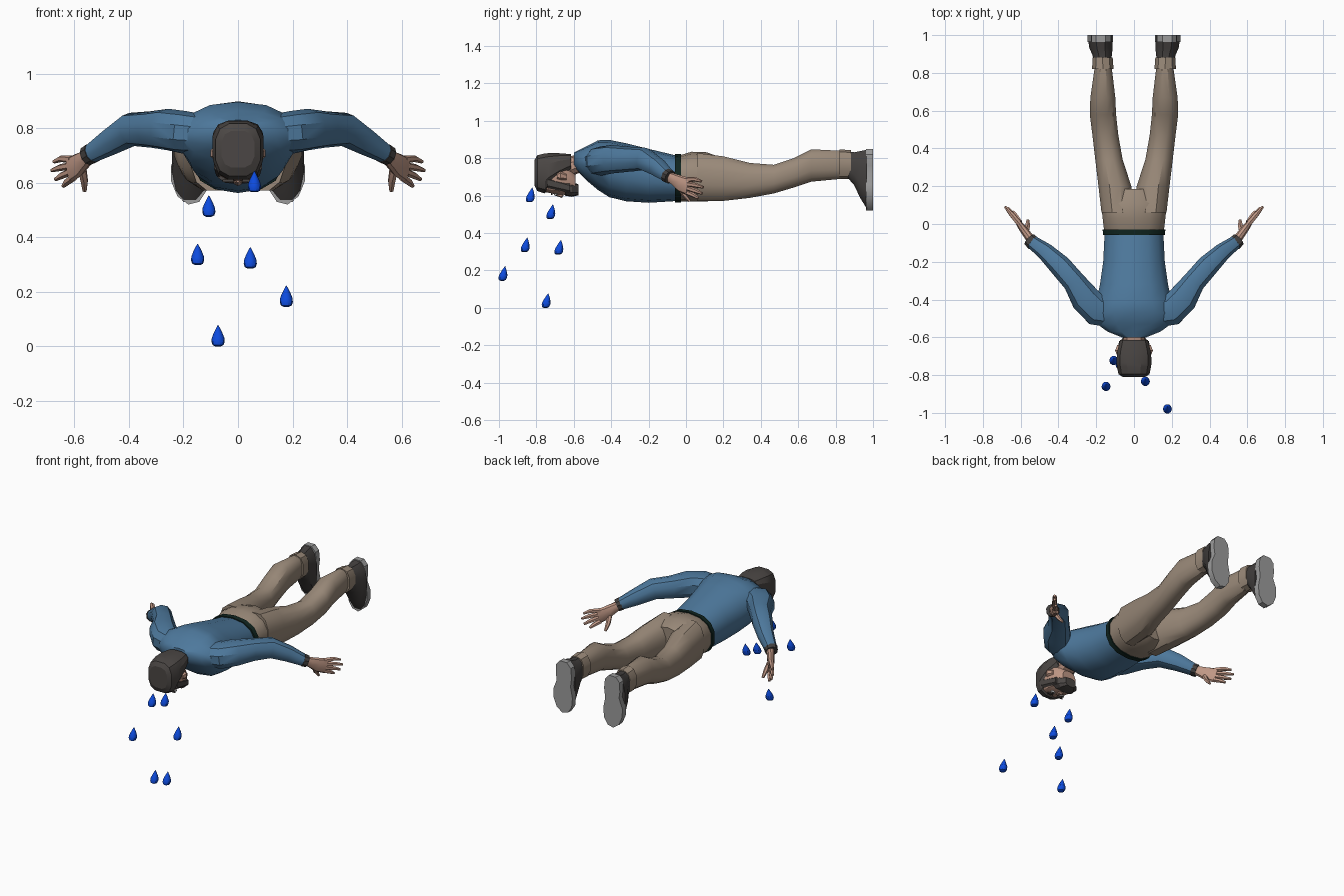
import bpy, bmesh, math
from mathutils import Vector


def material(name, rgb):
    m = bpy.data.materials.new(name)
    m.diffuse_color = (*rgb, 1)
    return m


SHIRT = material("shirt_blue", (0.075, 0.19, 0.335))
PANTS = material("trouser_tan", (0.32, 0.25, 0.19))
SKIN = material("skin", (0.52, 0.31, 0.235))
HAIR = material("hair_dark", (0.07, 0.062, 0.058))
SHOE = material("shoe_dark", (0.055, 0.05, 0.048))
SOLE = material("sole_grey", (0.33, 0.33, 0.33))
BELT = material("belt_dark_green", (0.005, 0.018, 0.014))
WATER = material("water_blue", (0.004, 0.07, 0.72))
WHITE = material("eye_white", (0.8, 0.8, 0.8))


def skin_rings(name, rings, mat, angle=35):
    """Bridge equal rings of points, cap both ends, smooth with sharp edges."""
    bm = bmesh.new()
    loops = [[bm.verts.new(p) for p in r] for r in rings]
    n = len(loops[0])
    for a, b in zip(loops, loops[1:]):
        for i in range(n):
            bm.faces.new((a[i], a[(i + 1) % n], b[(i + 1) % n], b[i]))
    bm.faces.new(loops[0])
    bm.faces.new(loops[-1])
    bmesh.ops.recalc_face_normals(bm, faces=bm.faces)
    me = bpy.data.meshes.new(name)
    bm.to_mesh(me)
    bm.free()
    me.materials.append(mat)
    ob = bpy.data.objects.new(name, me)
    bpy.context.collection.objects.link(ob)
    bpy.ops.object.select_all(action='DESELECT')
    ob.select_set(True)
    bpy.context.view_layer.objects.active = ob
    bpy.ops.object.shade_smooth_by_angle(angle=math.radians(angle))
    return ob


def oval(n, power):
    """Unit oval, boxier as power drops below one."""
    pts = []
    for i in range(n):
        a = 2 * math.pi * (i + 0.5) / n
        c, s = math.cos(a), math.sin(a)
        pts.append((math.copysign(abs(c) ** power, c), math.copysign(abs(s) ** power, s)))
    k = max(p[0] for p in pts)
    h = max(p[1] for p in pts)
    return [(u / k, v / h) for u, v in pts]


def body(name, sections, mat, n=12, power=0.85, side=1, angle=35):
    """Loft along y; sections are (y, x low, x high, z low, z high)."""
    rings = []
    for y, x0, x1, z0, z1 in sections:
        rings.append([(side * ((x0 + x1) / 2 + u * (x1 - x0) / 2), y,
                       (z0 + z1) / 2 + v * (z1 - z0) / 2) for u, v in oval(n, power)])
    return skin_rings(name, rings, mat, angle)


def centred(name, sections, mat, **kw):
    return body(name, [(y, -w, w, a, b) for y, w, a, b in sections], mat, **kw)


def tube(name, path, mat, side=1, n=10):
    """Tube along path points (x, y, z, flat radius, upright radius)."""
    pts = [Vector(p[:3]) for p in path]
    rings = []
    for i, p in enumerate(pts):
        t = (pts[min(i + 1, len(pts) - 1)] - pts[max(i - 1, 0)]).normalized()
        across = t.cross(Vector((0, 0, 1))).normalized()
        up = across.cross(t)
        ring = [p + across * u * path[i][3] + up * v * path[i][4] for u, v in oval(n, 0.9)]
        rings.append([(side * q.x, q.y, q.z) for q in ring])
    return skin_rings(name, rings, mat)


# Shirt torso, belt and hips
centred("shirt_torso", [
    (-0.04, 0.155, 0.572, 0.812), (-0.2, 0.163, 0.562, 0.85), (-0.32, 0.18, 0.57, 0.88),
    (-0.41, 0.2, 0.592, 0.898), (-0.47, 0.215, 0.63, 0.896), (-0.53, 0.195, 0.68, 0.865),
    (-0.57, 0.14, 0.72, 0.845), (-0.6, 0.065, 0.755, 0.83)], SHIRT, n=14, power=0.9)
centred("belt", [(-0.058, 0.164, 0.564, 0.822), (-0.028, 0.166, 0.564, 0.824)],
        BELT, n=14)
centred("trouser_hips", [
    (-0.035, 0.158, 0.57, 0.815), (0.03, 0.166, 0.568, 0.835), (0.11, 0.174, 0.568, 0.832),
    (0.185, 0.1, 0.59, 0.805)], PANTS, n=14)

# Head with neck, hair cap, beard and face
centred("neck", [(-0.55, 0.06, 0.73, 0.825), (-0.6, 0.056, 0.71, 0.815),
                 (-0.66, 0.06, 0.68, 0.8)], SKIN, n=10)
centred("head", [
    (-0.79, 0.06, 0.64, 0.78), (-0.765, 0.078, 0.622, 0.8), (-0.7, 0.084, 0.608, 0.8),
    (-0.64, 0.076, 0.604, 0.78), (-0.59, 0.048, 0.61, 0.71)], SKIN, power=0.75)
centred("hair_cap", [
    (-0.81, 0.06, 0.655, 0.79), (-0.795, 0.082, 0.625, 0.816), (-0.755, 0.09, 0.612, 0.826),
    (-0.735, 0.093, 0.64, 0.827), (-0.68, 0.09, 0.69, 0.827), (-0.615, 0.074, 0.735, 0.822)],
        HAIR, power=0.7, angle=25)
centred("beard", [(-0.648, 0.074, 0.6, 0.665), (-0.61, 0.066, 0.594, 0.675),
                  (-0.575, 0.036, 0.602, 0.66)], HAIR, n=10, power=0.7, angle=25)
centred("nose", [(-0.7, 0.006, 0.6, 0.62), (-0.664, 0.014, 0.588, 0.62),
                 (-0.656, 0.01, 0.598, 0.62)], SKIN, n=6)


def face_plate(name, x, y, w, d, z, mat):
    rings = [[(x + u * w, y + v * d, h) for u, v in oval(10, 0.9)] for h in (z, z + 0.008)]
    skin_rings(name, rings, mat)


for s, tag in ((1, "right"), (-1, "left")):
    # Eyes, brows and sideburns
    face_plate(tag + "_eye", s * 0.034, -0.697, 0.015, 0.01, 0.604, WHITE)
    face_plate(tag + "_pupil", s * 0.034, -0.697, 0.007, 0.007, 0.602, HAIR)
    face_plate(tag + "_brow", s * 0.036, -0.718, 0.02, 0.005, 0.603, HAIR)
    body(tag + "_sideburn", [(-0.74, 0.06, 0.088, 0.64, 0.7), (-0.62, 0.055, 0.08, 0.615, 0.665)],
         HAIR, n=6, side=s)
    body(tag + "_ear", [(-0.69, 0.075, 0.092, 0.69, 0.72), (-0.67, 0.075, 0.1, 0.685, 0.73),
                        (-0.64, 0.07, 0.088, 0.685, 0.715)], SKIN, n=6, side=s)

    # Sleeve and cuff
    tube(tag + "_sleeve", [
        (0.1, -0.47, 0.775, 0.08, 0.07), (0.2, -0.455, 0.785, 0.082, 0.078),
        (0.258, -0.395, 0.795, 0.078, 0.076), (0.318, -0.305, 0.795, 0.06, 0.067),
        (0.39, -0.222, 0.795, 0.058, 0.062), (0.465, -0.15, 0.75, 0.046, 0.05),
        (0.54, -0.095, 0.705, 0.035, 0.035)], SHIRT, s)
    tube(tag + "_cuff", [(0.533, -0.102, 0.709, 0.038, 0.038),
                         (0.552, -0.084, 0.698, 0.036, 0.036)], SHOE, s)

    # Palm, four fingers and thumb
    tube(tag + "_palm", [
        (0.54, -0.09, 0.702, 0.024, 0.026), (0.562, -0.06, 0.685, 0.022, 0.033),
        (0.588, -0.025, 0.663, 0.02, 0.044), (0.617, 0.015, 0.647, 0.014, 0.046)], SKIN, s)
    fingers = [((0.61, 0.005, 0.685), (0.647, 0.05, 0.688), (0.674, 0.082, 0.677)),
               ((0.614, 0.01, 0.662), (0.652, 0.055, 0.655), (0.682, 0.092, 0.645)),
               ((0.612, 0.01, 0.64), (0.645, 0.052, 0.626), (0.668, 0.086, 0.612)),
               ((0.605, 0.008, 0.617), (0.625, 0.04, 0.603), (0.64, 0.066, 0.587)),
               ((0.57, -0.035, 0.645), (0.563, -0.01, 0.605), (0.562, 0.02, 0.57))]
    for i, pts in enumerate(fingers):
        tube(f"{tag}_finger_{i + 1}" if i < 4 else tag + "_thumb",
             [(*p, r, r) for p, r in zip(pts, (0.014, 0.0125, 0.007))], SKIN, s, n=6)

    # Trouser leg and turned hem
    body(tag + "_trouser_leg", [
        (0.06, 0.005, 0.172, 0.572, 0.828), (0.2, 0.014, 0.188, 0.572, 0.81),
        (0.34, 0.06, 0.205, 0.588, 0.775), (0.47, 0.083, 0.22, 0.612, 0.765),
        (0.58, 0.095, 0.234, 0.645, 0.802), (0.67, 0.099, 0.231, 0.675, 0.848),
        (0.83, 0.118, 0.208, 0.69, 0.84)], PANTS, side=s)
    body(tag + "_trouser_hem", [(0.82, 0.108, 0.222, 0.688, 0.848),
                                (0.882, 0.113, 0.219, 0.69, 0.843)], PANTS, n=10, side=s)

    # Shoe upper and sole
    body(tag + "_shoe", [
        (0.865, 0.122, 0.213, 0.695, 0.835), (0.9, 0.116, 0.222, 0.655, 0.832),
        (0.93, 0.114, 0.236, 0.59, 0.838), (0.967, 0.113, 0.242, 0.53, 0.845)],
         SHOE, side=s, power=0.8)
    outline = [(0.15, 0.85), (0.2, 0.85), (0.226, 0.82), (0.228, 0.76), (0.222, 0.72),
               (0.246, 0.66), (0.245, 0.605), (0.222, 0.55), (0.182, 0.52), (0.142, 0.53),
               (0.116, 0.57), (0.11, 0.63), (0.124, 0.7), (0.116, 0.76), (0.122, 0.82)]
    skin_rings(tag + "_sole", [[(s * x, y, z) for x, z in outline] for y in (0.963, 1.0)], SOLE)

# Falling water drops, tips leaning back
drops = [(0.06, -0.83, 0.6), (-0.107, -0.72, 0.51), (-0.148, -0.857, 0.333),
         (0.045, -0.677, 0.32), (0.177, -0.976, 0.18), (-0.073, -0.745, 0.035)]
profile = [(0.01, -0.035), (0.02, -0.03), (0.024, -0.018), (0.023, -0.004),
           (0.016, 0.014), (0.008, 0.03), (0.001, 0.043)]
for i, (x, y, z) in enumerate(drops):
    rings = [[(x + r * math.cos(k * math.pi / 5), y + r * math.sin(k * math.pi / 5) + h * 0.2, z + h)
              for k in range(10)] for r, h in profile]
    skin_rings(f"water_drop_{i + 1}", rings, WATER)
